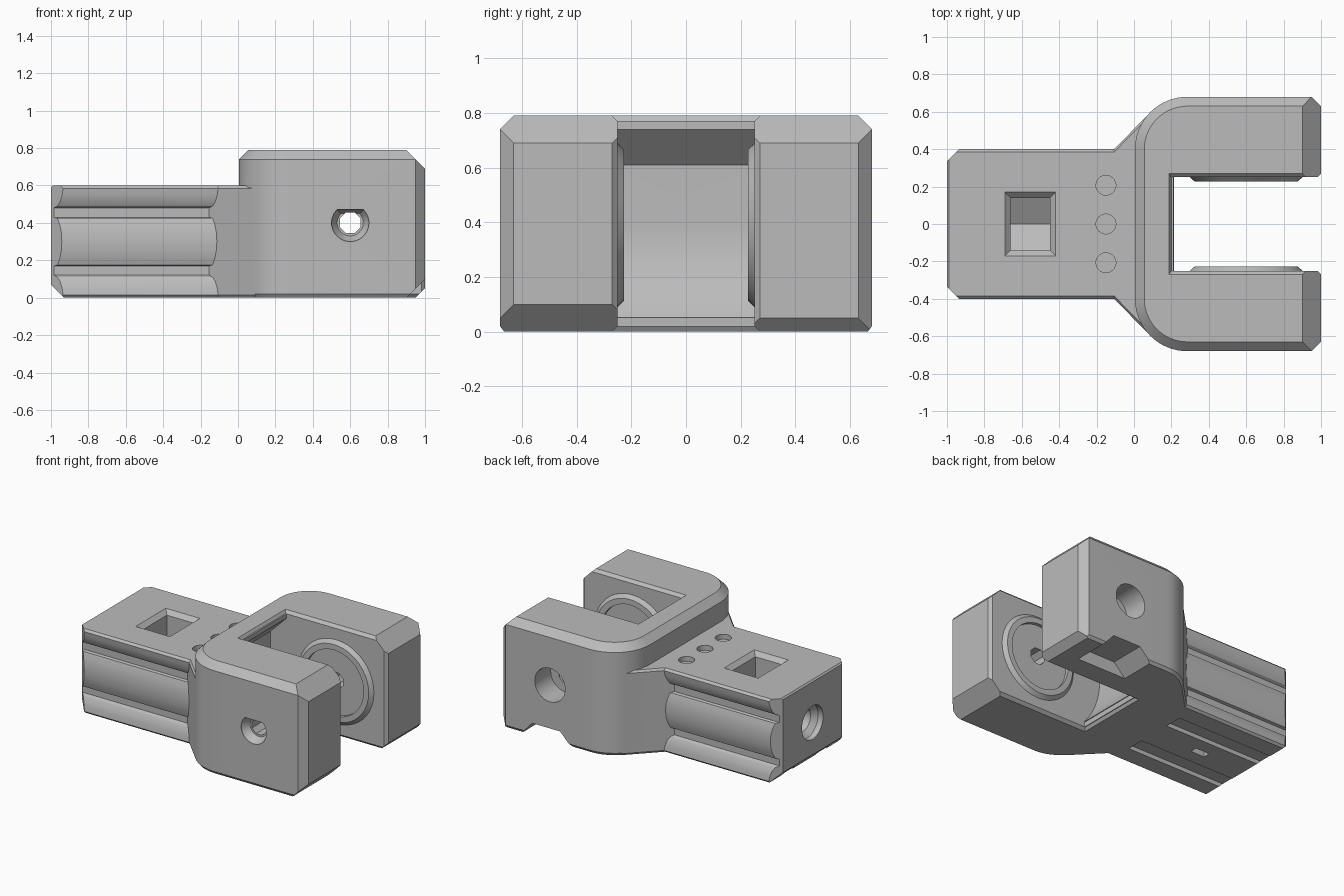
import bpy, bmesh, math
from mathutils import Vector

cube = bpy.data.objects.get("Cube")
if cube:
    bpy.data.objects.remove(cube, do_unlink=True)

mat = bpy.data.materials.new("plain grey")
mat.use_nodes = True
GREY = (0.5, 0.5, 0.5, 1)
mat.diffuse_color = GREY
mat.node_tree.nodes["Principled BSDF"].inputs["Base Color"].default_value = GREY


def place(axis, p, d):
    """Put a 2D point p at depth d along the axis."""
    u, v = p
    return {"x": (d, u, v), "y": (u, d, v), "z": (u, v, d)}[axis]


def loft(name, axis, sections):
    """Closed solid through (outline, depth) sections."""
    bm = bmesh.new()
    rings = [[bm.verts.new(place(axis, p, d)) for p in pts] for pts, d in sections]
    for a, b in zip(rings, rings[1:]):
        for i in range(len(a)):
            j = (i + 1) % len(a)
            bm.faces.new((a[i], a[j], b[j], b[i]))
    bm.faces.new(rings[0])
    bm.faces.new(rings[-1])
    bmesh.ops.recalc_face_normals(bm, faces=bm.faces)
    mesh = bpy.data.meshes.new(name)
    bm.to_mesh(mesh)
    bm.free()
    ob = bpy.data.objects.new(name, mesh)
    bpy.context.collection.objects.link(ob)
    mesh.materials.append(mat)
    return ob


def prism(name, axis, pts, lo, hi):
    return loft(name, axis, [(pts, lo), (pts, hi)])


def rect(u0, u1, v0, v1):
    return [(u0, v0), (u1, v0), (u1, v1), (u0, v1)]


def arc(cx, cy, r, a0, a1, n):
    angles = [math.radians(a0 + (a1 - a0) * i / n) for i in range(n + 1)]
    return [(cx + r * math.cos(a), cy + r * math.sin(a)) for a in angles]


def circle(cx, cy, r, n=40, turn=0):
    return arc(cx, cy, r, turn, turn + 360, n)[:-1]


def slice_off(ob, point, normal):
    """Cut a corner off along a plane."""
    bm = bmesh.new()
    bm.from_mesh(ob.data)
    cut = bmesh.ops.bisect_plane(bm, geom=bm.verts[:] + bm.edges[:] + bm.faces[:], dist=1e-5,
                                 plane_co=point, plane_no=Vector(normal), clear_outer=True)
    edges = [g for g in cut["geom_cut"] if isinstance(g, bmesh.types.BMEdge)]
    bmesh.ops.holes_fill(bm, edges=edges, sides=0)
    bmesh.ops.recalc_face_normals(bm, faces=bm.faces)
    bm.to_mesh(ob.data)
    bm.free()


def combine(ob, tool, operation):
    mod = ob.modifiers.new(operation, "BOOLEAN")
    mod.operation, mod.object, mod.solver = operation, tool, "EXACT"
    bpy.context.view_layer.objects.active = ob
    bpy.ops.object.modifier_apply(modifier=mod.name)
    bpy.data.objects.remove(tool, do_unlink=True)


def cut(ob, tool):
    combine(ob, tool, "DIFFERENCE")


# Fork block: rounded at the handle end, chamfered round the top
def fork_outline(inset):
    r = 0.28 - inset
    return (arc(0.285, 0.4, r, 90, 180, 16) + arc(0.285, -0.4, r, 180, 270, 16)
            + [(1, inset - 0.68), (1, 0.68 - inset)])


body = loft("fork_bracket", "z", [(fork_outline(0.015), 0), (fork_outline(0), 0.02),
                                  (fork_outline(0), 0.74), (fork_outline(0.05), 0.79)])
slice_off(body, (1, 0, 0.69), (1, 0, 1))
slice_off(body, (1, 0, 0.05), (1, 0, -1))
for s in (-1, 1):
    slice_off(body, (0.95, s * 0.68, 0), (1, s, 0))
cut(body, prism("front_arm_chamfer", "y", [(0.88, -0.02), (1.02, -0.02), (1.02, 0.12)], -0.8, 0))

# Clearance slot with a hollowed back wall and chamfered rims
slot = [(1.2, -0.1), (0.205, -0.1), (0.205, 0.055)]
slot += arc(0.6, 0.4, 0.52, 222, 180, 14) + [(0.08, 0.61), (0.21, 0.74), (0.21, 0.9), (1.2, 0.9)]
cut(body, prism("slot", "y", slot, -0.25, 0.25))
for a, b in ((0.77, 0.8), (0.02, -0.01)):
    cut(body, loft("slot_rim", "z", [(rect(0.2, 1.1, -0.25, 0.25), a),
                                     (rect(0.18, 1.1, -0.28, 0.28), b)]))
cut(body, loft("slot_mouth", "x", [(rect(-0.25, 0.25, -0.1, 0.9), 0.98),
                                   (rect(-0.28, 0.28, -0.1, 0.9), 1.01)]))

# Handle with ridged sides
ridge = [(0.385, 0.3), (0.4, 0.285), (0.395, 0.25), (0.385, 0.215), (0.37, 0.19), (0.35, 0.18),
         (0.35, 0.13), (0.37, 0.125), (0.382, 0.09), (0.39, 0.05), (0.393, 0)]
right = ridge + [(y, -z) for y, z in reversed(ridge[:-1])]
profile = [(y, z + 0.3) for y, z in right] + [(-y, z + 0.3) for y, z in reversed(right)]
handle = prism("handle", "x", profile, -1, -0.05)
for s in (-1, 1):
    slice_off(handle, (-0.935, s * 0.4, 0), (-1, s, 0))
slice_off(handle, (-0.93, 0, 0), (-1, 0, -1))
slice_off(handle, (-0.99, 0, 0.6), (-1, 0, 1))


# Flared neck between handle and fork
def neck_outline(inset):
    a, b = 0.335 - inset, 0.6 - inset
    return [(-0.17, -a), (0.09, -b), (0.15, -b), (0.15, b), (0.09, b), (-0.17, a)]


neck = loft("neck", "z", [(neck_outline(0.015), 0), (neck_outline(0), 0.015),
                          (neck_outline(0), 0.585), (neck_outline(0.015), 0.6)])
cut(neck, prism("slot_clearance", "y", slot, -0.25, 0.25))
combine(body, handle, "UNION")
combine(body, neck, "UNION")

# Raised rings on the inner arm faces, then the pivot bores
for s in (-1, 1):
    combine(body, loft("pivot_ring", "y", [(circle(0.6, 0.39, 0.3), s * 0.27),
                                           (circle(0.6, 0.39, 0.3), s * 0.25),
                                           (circle(0.6, 0.39, 0.275), s * 0.226)]), "UNION")
    cut(body, prism("ring_recess", "y", circle(0.6, 0.39, 0.235), s * 0.2, s * 0.25))
    cut(body, prism("pivot_bore", "y", circle(0.6, 0.4, 0.06, 8, 22.5), s * 0.15, s * 0.8))

teardrop = arc(0.6, 0.4, 0.1, -225, 45, 20)
teardrop_small = [(0.6 + (x - 0.6) * 0.7, 0.4 + (z - 0.4) * 0.7) for x, z in teardrop]
cut(body, loft("front_countersink", "y", [(teardrop, -0.7), (teardrop, -0.67),
                                          (teardrop_small, -0.62)]))
cut(body, prism("back_counterbore", "y", circle(0.6, 0.4, 0.12), 0.5, 0.7))

# Notch under the back arm
cut(body, prism("back_arm_notch", "y", [(0.42, -0.01), (0.83, -0.01), (0.74, 0.09), (0.52, 0.09)],
                0.42, 0.7))

# Nut pocket in the handle, with a sloped rim and V-shaped floor
pocket = [(-0.14, 0.7), (-0.14, 0.22), (0, 0.14), (0.14, 0.22), (0.14, 0.7)]
cut(body, prism("nut_pocket", "x", pocket, -0.66, -0.45))
cut(body, loft("pocket_rim", "z", [(rect(-0.66, -0.45, -0.14, 0.14), 0.57),
                                   (rect(-0.70, -0.41, -0.18, 0.18), 0.61)]))

# Bolt hole in the handle end
cut(body, prism("bolt_hole", "x", circle(0, 0.3, 0.085, 32), -1.1, -0.4))
cut(body, loft("bolt_countersink", "x", [(circle(0, 0.3, 0.12, 32), -1.02),
                                         (circle(0, 0.3, 0.12, 32), -0.96),
                                         (circle(0, 0.3, 0.08, 32), -0.92)]))

# Three round dimples on top and two long grooves below
for y in (-0.207, 0, 0.207):
    cut(body, prism("dimple", "z", circle(-0.15, y, 0.053, 32), 0.565, 0.7))
for y in (-0.19, 0.19):
    cut(body, prism("under_groove", "z", rect(-1.1, -0.17, y - 0.065, y + 0.065), -0.1, 0.03))
cut(body, prism("under_slot", "z", rect(-0.61, -0.5, -0.025, 0.025), -0.1, 0.06))

# Smooth curves, sharp chamfers
bpy.ops.object.select_all(action="DESELECT")
body.select_set(True)
bpy.context.view_layer.objects.active = body
bpy.ops.object.shade_smooth_by_angle(angle=math.radians(25))
